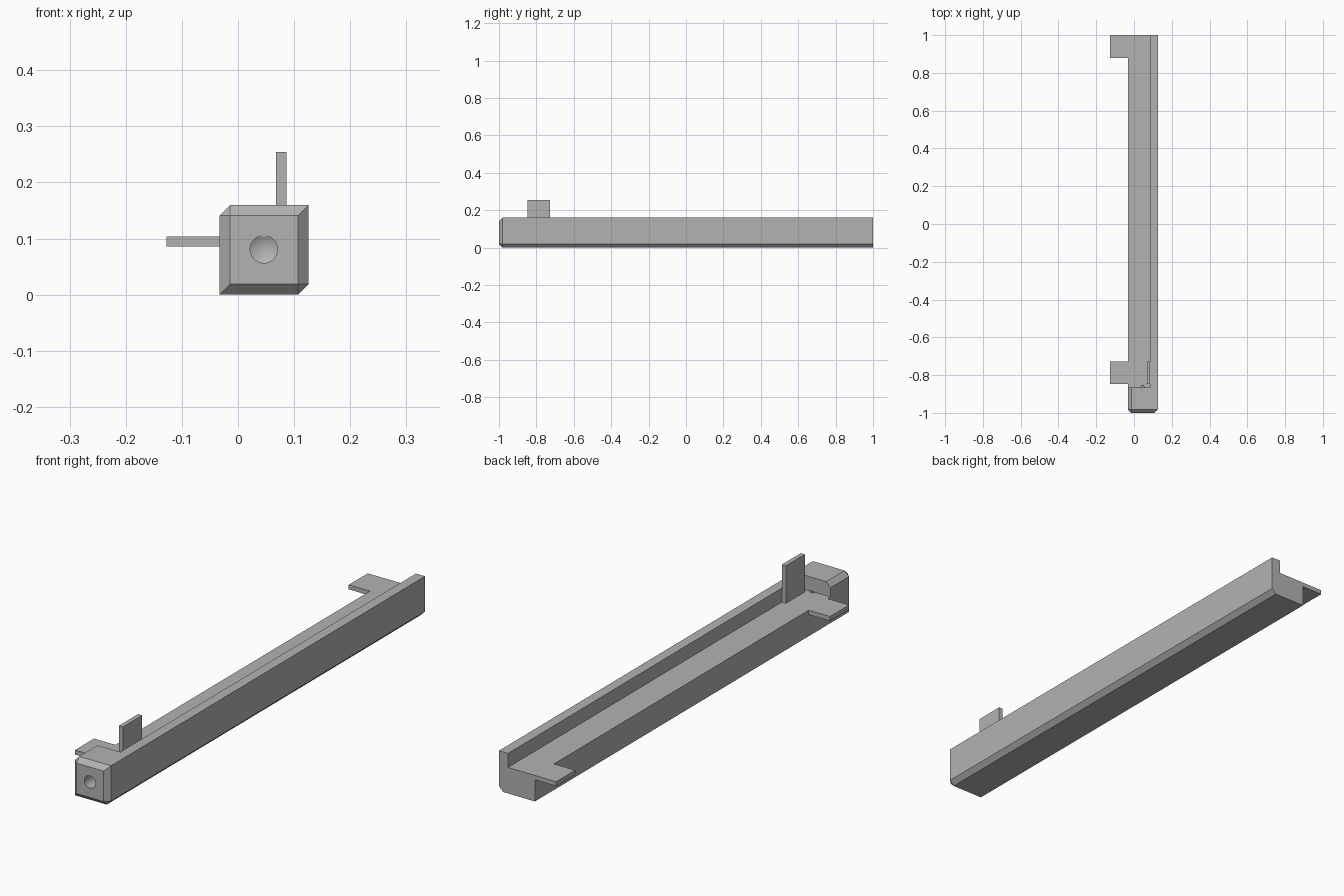
import bpy, bmesh
from mathutils import Matrix, Vector

if "Cube" in bpy.data.objects:
    bpy.data.objects.remove(bpy.data.objects["Cube"])

grey = bpy.data.materials.new("plain_grey")
colour = (0.45, 0.45, 0.45, 1)
grey.diffuse_color = colour
grey.use_nodes = True
grey.node_tree.nodes["Principled BSDF"].inputs["Base Color"].default_value = colour


def finish(name, bm):
    bmesh.ops.recalc_face_normals(bm, faces=bm.faces)
    mesh = bpy.data.meshes.new(name)
    bm.to_mesh(mesh)
    bm.free()
    mesh.materials.append(grey)
    ob = bpy.data.objects.new(name, mesh)
    bpy.context.collection.objects.link(ob)
    return ob


def box_bm(lo, hi):
    bm = bmesh.new()
    lo, hi = Vector(lo), Vector(hi)
    bmesh.ops.create_cube(bm, size=1, matrix=Matrix.Translation((lo + hi) / 2)
                          @ Matrix.Diagonal((*(hi - lo), 1)))
    return bm


def drill(name, start, direction, radius, depth, tip=0.0):
    """Round cutter with an optional pointed end."""
    bm = bmesh.new()
    bmesh.ops.create_cone(bm, cap_ends=True, segments=32, radius1=radius, radius2=radius,
                          depth=depth, matrix=Matrix.Translation((0, 0, depth / 2)))
    if tip:
        cap = max(bm.faces, key=lambda f: f.calc_center_median().z)
        centre = bmesh.ops.poke(bm, faces=[cap])["verts"][0]
        centre.co.z += tip
    turn = Vector(direction).to_track_quat('Z', 'Y').to_matrix().to_4x4()
    bm.transform(Matrix.Translation(start) @ turn)
    return finish(name, bm)


def cut(ob, *cutters):
    for c in cutters:
        mod = ob.modifiers.new(c.name, 'BOOLEAN')
        mod.operation, mod.solver, mod.object = 'DIFFERENCE', 'EXACT', c
        bpy.context.view_layer.objects.active = ob
        bpy.ops.object.modifier_apply(modifier=mod.name)
        bpy.data.objects.remove(c)


def soften(ob):
    bpy.ops.object.select_all(action='DESELECT')
    ob.select_set(True)
    bpy.context.view_layer.objects.active = ob
    bpy.ops.object.shade_smooth_by_angle(angle=0.5)


# Shared dimensions
left, right, top = 0.126, -0.033, 0.16
ledge, lip, block_back = 0.104, 0.086, -0.865
thick, reach, width, hole = 0.018, 0.094, 0.12, 0.022

# Rail: square bar, chamfered round the front and along two opposite edges
bm = box_bm((right, -1, 0), (left, 1, top))


def chamfered(edge):
    a, b = (v.co for v in edge.verts)
    mid = (a + b) / 2
    upper_right = mid.z > top - 0.01 and mid.x < right + 0.01
    lower_left = mid.z < 0.01 and mid.x > left - 0.01
    return mid.y < -0.99 or upper_right or lower_left


bmesh.ops.bevel(bm, geom=[e for e in bm.edges if chamfered(e)], offset=0.019,
                offset_type='OFFSET', segments=1, affect='EDGES')
rail = finish("rail", bm)

# Long step behind the front block, and the blind bore in its front face
step = finish("step_cutter", box_bm((right - 0.1, block_back, ledge), (lip, 1.1, top + 0.1)))
bore = drill("bore_cutter", (0.046, -1.05, 0.081), (0, 1, 0), 0.0245, 0.193, 0.014)
cut(rail, step, bore)
soften(rail)


# Drilled mounting tabs
def tab(name, lo, hi, start, direction):
    ob = finish(name, box_bm(lo, hi))
    cut(ob, drill(name + "_cutter", start, direction, hole, 0.2))
    soften(ob)


front_tab_y = -0.787
for name, y in (("front_side_tab", front_tab_y), ("back_side_tab", 1 - width / 2)):
    tab(name, (right - reach, y - width / 2, ledge - thick), (right, y + width / 2, ledge),
        (right - reach / 2, y, 0), (0, 0, 1))
tab("upright_tab", (lip - thick, front_tab_y - width / 2, ledge),
    (lip, front_tab_y + width / 2, top + reach),
    (0, front_tab_y, top + reach / 2), (1, 0, 0))
